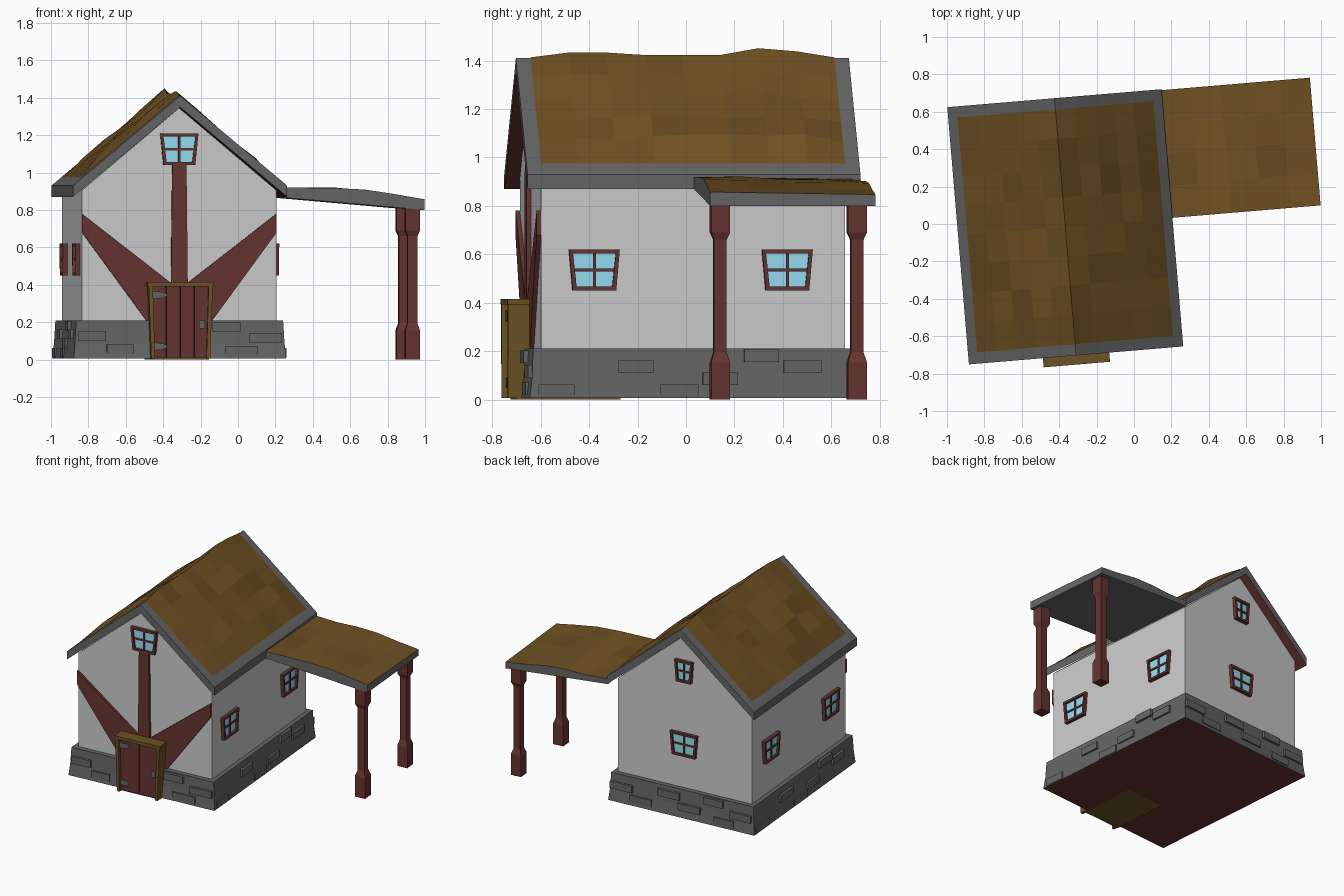
import bpy, bmesh, math, random
from mathutils import Matrix, Vector

if "Cube" in bpy.data.objects:
    bpy.data.objects.remove(bpy.data.objects["Cube"])

random.seed(4)
# whole house is turned slightly about z
HOUSE = Matrix.Translation((-0.3675, -0.015, 0)) @ Matrix.Rotation(math.radians(4.8), 4, 'Z')


def mat(name, r, g, b):
    m = bpy.data.materials.new(name)
    m.diffuse_color = (r, g, b, 1)
    m.use_nodes = True
    m.node_tree.nodes["Principled BSDF"].inputs["Base Color"].default_value = m.diffuse_color
    return m


WALL = mat("plaster", 0.75, 0.75, 0.75)
STONE = mat("stone", 0.13, 0.13, 0.13)
TIMBER = mat("timber", 0.13, 0.035, 0.03)
OAK = mat("oak", 0.15, 0.085, 0.018)
GLASS = mat("glass", 0.3, 0.72, 0.9)
THATCH = [mat("thatch_%d" % i, 0.155 * k, 0.08 * k, 0.016 * k) for i, k in enumerate((1, 0.9, 1.08))]


def finish(name, bm, mats):
    bmesh.ops.transform(bm, matrix=HOUSE, verts=bm.verts)
    me = bpy.data.meshes.new(name)
    bm.to_mesh(me)
    bm.free()
    for m in mats:
        me.materials.append(m)
    ob = bpy.data.objects.new(name, me)
    bpy.context.collection.objects.link(ob)
    return ob


def facing(angle):
    return Matrix.Rotation(math.radians(angle), 4, 'Z')


def add_prism(bm, pts, d0, d1, M, mi=0):
    """Extrude a (u, z) outline outward from depth d0 to d1 on the side M faces."""
    a = [bm.verts.new(M @ Vector((u, -d0, z))) for u, z in pts]
    b = [bm.verts.new(M @ Vector((u, -d1, z))) for u, z in pts]
    n = len(pts)
    faces = [bm.faces.new(a), bm.faces.new(b[::-1])]
    faces += [bm.faces.new((a[i], b[i], b[(i + 1) % n], a[(i + 1) % n])) for i in range(n)]
    for f in faces:
        f.material_index = mi
    bmesh.ops.recalc_face_normals(bm, faces=faces)
    return faces


def rect(u0, u1, z0, z1):
    return [(u0, z0), (u1, z0), (u1, z1), (u0, z1)]


def prism(name, pts, d0, d1, m, M=Matrix()):
    bm = bmesh.new()
    add_prism(bm, pts, d0, d1, M)
    return finish(name, bm, [m])


def stack(name, cx, cy, rings, mats):
    """Four sided column through (z, half_x, half_y) rings."""
    bm = bmesh.new()
    prev = None
    for z, hx, hy in rings:
        cur = [bm.verts.new((cx + sx * hx, cy + sy * hy, z)) for sx, sy in ((-1, -1), (1, -1), (1, 1), (-1, 1))]
        if prev:
            for i in range(4):
                bm.faces.new((prev[i], prev[(i + 1) % 4], cur[(i + 1) % 4], cur[i]))
        else:
            bm.faces.new(cur[::-1]).material_index = len(mats) - 1
        prev = cur
    bm.faces.new(prev)
    return finish(name, bm, mats)


def grid(xs, ys, height):
    bm = bmesh.new()
    v = [[bm.verts.new((x, y, height(i, j, x, y))) for j, y in enumerate(ys)] for i, x in enumerate(xs)]
    for i in range(len(xs) - 1):
        for j in range(len(ys) - 1):
            f = bm.faces.new((v[i][j], v[i + 1][j], v[i + 1][j + 1], v[i][j + 1]))
            f.material_index = random.choice((0, 0, 1, 2))
    return bm


def steps(a, b, n):
    return [a + (b - a) * i / n for i in range(n + 1)]


# walls and stone plinth
prism("walls", [(-0.522, 0.15), (0.522, 0.15), (0.522, 0.905), (0, 1.345), (-0.522, 0.905)], -0.63, 0.63, WALL)
stack("stone_plinth", 0, 0, [(0.006, 0.57, 0.68), (0.09, 0.562, 0.67), (0.21, 0.555, 0.665)], [STONE, TIMBER])

# raised stones around the plinth
LONG = [(-0.57, 0.01), (-0.24, 0.11), (-0.06, 0.01), (0.11, 0.06), (0.28, 0.155), (0.45, 0.11)]
SHORT = [(-0.47, 0.1), (-0.32, 0.03), (0.25, 0.15), (0.33, 0.02), (0.46, 0.09)]
BACK = SHORT + [(-0.1, 0.13), (0.06, 0.06)]
bm = bmesh.new()
for angle, dist, spots in ((90, 0.56, LONG), (270, 0.56, LONG), (0, 0.67, SHORT), (180, 0.67, BACK)):
    for u, z in spots:
        w = random.uniform(0.07, 0.09)
        add_prism(bm, rect(u - w, u + w, z, z + 0.052), dist - 0.04, dist + 0.015, facing(angle))
finish("plinth_stones", bm, [STONE])

# roof slab with timber underside
bm = bmesh.new()
for f in add_prism(bm, [(-0.575, 0.87), (0, 1.35), (0.575, 0.87), (0.575, 0.93), (0, 1.41), (-0.575, 0.93)],
                   -0.69, 0.69, Matrix()):
    f.material_index = 1 if f.normal.z < -0.3 else 0
finish("roof_frame", bm, [STONE, TIMBER])

# uneven thatch on the main roof
RIDGE = [0, 0.02, 0.02, 0.01, 0.01, 0.01, 0.038, 0.025, 0]


def roof_height(i, j, x, y):
    z = 1.413 - 0.835 * abs(x)
    if i == 5:
        return z + RIDGE[j]
    return z + (0 if i in (0, 10) or j in (0, 8) else random.uniform(0.005, 0.035))


finish("roof_thatch", grid(steps(-0.525, 0.525, 10), steps(-0.63, 0.63, 8), roof_height), THATCH)

# side canopy, thickened down to a straight underside
TOP = [0.92, 0.905, 0.91, 0.897, 0.872, 0.857]
bm = grid(steps(0.57, 1.37, 5), steps(0, 0.685, 4),
          lambda i, j, x, y: TOP[i] - 0.015 * y + (random.uniform(0, 0.015) if 0 < i < 5 else 0))
top = list(bm.faces)
ret = bmesh.ops.extrude_face_region(bm, geom=top, use_keep_orig=True)["geom"]
for v in [g for g in ret if isinstance(g, bmesh.types.BMVert)]:
    v.co.z = 0.87 - 0.07 * (v.co.x - 0.57) / 0.8
for f in bm.faces:
    if f not in top:
        f.material_index = 3
bmesh.ops.recalc_face_normals(bm, faces=bm.faces)
finish("canopy_roof", bm, THATCH + [STONE])

# canopy posts
PROFILE = [(0, 0.039), (0.155, 0.039), (0.195, 0.026), (0.66, 0.026), (0.69, 0.039), (0.81, 0.039)]
for name, y in (("front_post", 0.046), ("back_post", 0.613)):
    stack(name, 1.307, y, [(z, h, h) for z, h in PROFILE], [TIMBER])


# flared windows: frame, cross bars and pane
def window(name, u, z0, z1, w0, w1, dist, angle):
    bm = bmesh.new()
    M = facing(angle)
    b = 0.016
    o = [(u - w0, z0), (u + w0, z0), (u + w1, z1), (u - w1, z1)]
    n = [(u - w0 + b, z0 + b), (u + w0 - b, z0 + b), (u + w1 - b, z1 - b), (u - w1 + b, z1 - b)]
    zm = (z0 + z1) / 2
    wm = (w0 + w1) / 2 - b
    for i in range(4):
        k = (i + 1) % 4
        add_prism(bm, [o[i], o[k], n[k], n[i]], dist - 0.01, dist + 0.025, M)
    add_prism(bm, rect(u - 0.006, u + 0.006, z0 + b, z1 - b), dist, dist + 0.018, M)
    add_prism(bm, rect(u - wm, u + wm, zm - 0.006, zm + 0.006), dist, dist + 0.0175, M)
    add_prism(bm, n, dist - 0.01, dist + 0.01, M, 1)
    finish(name, bm, [TIMBER, GLASS])


for side, angle, s in (("right", 90, 1), ("left", 270, -1)):
    window(side + "_front_window", -0.41 * s, 0.45, 0.62, 0.09, 0.105, 0.522, angle)
    window(side + "_back_window", 0.39 * s, 0.45, 0.62, 0.09, 0.105, 0.522, angle)
window("front_gable_window", 0, 1.04, 1.21, 0.085, 0.102, 0.63, 0)
window("back_gable_window", 0, 1.0, 1.16, 0.058, 0.07, 0.63, 180)
window("back_wall_window", 0, 0.45, 0.62, 0.09, 0.105, 0.63, 180)

# front timbers
prism("centre_timber", [(-0.045, 0.4), (0.045, 0.4), (0.038, 1.045), (-0.038, 1.045)], 0.62, 0.65, TIMBER)
for name, s in (("left_brace", -1), ("right_brace", 1)):
    prism(name, [(s * u, z) for u, z in ((0.522, 0.78), (0.045, 0.41), (0.17, 0.2), (0.522, 0.68))],
          0.62, 0.648, TIMBER)

# door frame, threshold, planks and fittings
bm = bmesh.new()
for s in (-1, 1):
    add_prism(bm, [(s * 0.158, 0.006), (s * 0.172, 0.4), (s * 0.15, 0.4), (s * 0.138, 0.006)], 0.6, 0.737, Matrix())
add_prism(bm, rect(-0.178, 0.178, 0.392, 0.415), 0.6, 0.739, Matrix())
add_prism(bm, rect(-0.155, 0.155, 0, 0.012), 0.27, 0.7, Matrix())
finish("door_frame", bm, [OAK])
bm = bmesh.new()
for i in range(4):
    u = -0.15 + 0.075 * i
    add_prism(bm, rect(u + 0.001, u + 0.074, 0.01, 0.395), 0.6, 0.71 + 0.003 * (i % 2), Matrix())
finish("door_planks", bm, [TIMBER])
bm = bmesh.new()
for z in (0.07, 0.345):
    add_prism(bm, [(-0.148, z - 0.022), (-0.09, z - 0.016), (-0.07, z), (-0.09, z + 0.016), (-0.148, z + 0.022)],
              0.7, 0.72, Matrix())
add_prism(bm, rect(0.1, 0.13, 0.165, 0.21), 0.7, 0.722, Matrix())
finish("door_fittings", bm, [STONE])
